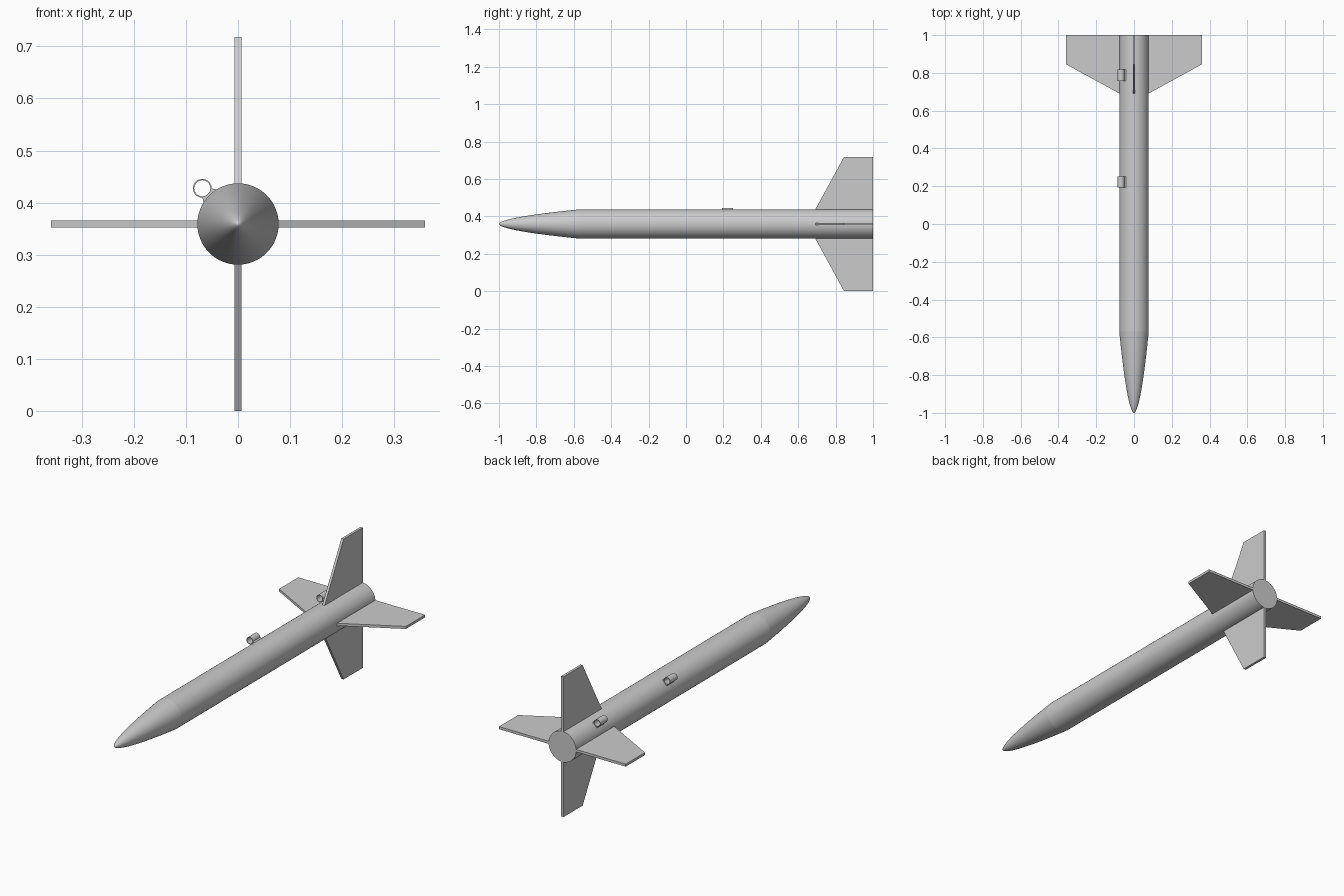
import bpy, bmesh
from math import sin, cos, pi, radians
from mathutils import Matrix, Vector

if "Cube" in bpy.data.objects:
    bpy.data.objects.remove(bpy.data.objects["Cube"])

R, CZ, JOINT = 0.078, 0.359, -0.57
AXIS = Matrix.Translation((0, 0, CZ))


def finish(name, bm, matrix, smooth=True):
    bmesh.ops.remove_doubles(bm, verts=bm.verts, dist=1e-6)
    bmesh.ops.recalc_face_normals(bm, faces=bm.faces)
    mesh = bpy.data.meshes.new(name)
    bm.to_mesh(mesh)
    bm.free()
    ob = bpy.data.objects.new(name, mesh)
    bpy.context.collection.objects.link(ob)
    ob.matrix_world = matrix
    if smooth:
        bpy.ops.object.select_all(action='DESELECT')
        ob.select_set(True)
        bpy.context.view_layer.objects.active = ob
        bpy.ops.object.shade_smooth_by_angle(angle=radians(30))
    return ob


def lathe(name, profile, matrix, segs=64, close=False):
    """Spin (radius, y) points around the y axis."""
    bm = bmesh.new()
    pts = profile + profile[:1] if close else profile
    vs = [bm.verts.new((r, y, 0)) for r, y in pts]
    edges = [bm.edges.new(p) for p in zip(vs, vs[1:])]
    bmesh.ops.spin(bm, geom=vs + edges, cent=(0, 0, 0), axis=(0, 1, 0),
                   angle=2 * pi, steps=segs)
    return finish(name, bm, matrix)


def prism(name, outline, extrude, matrix, smooth=False):
    """Extrude a flat outline along a vector."""
    bm = bmesh.new()
    face = bm.faces.new([bm.verts.new(p) for p in outline])
    res = bmesh.ops.extrude_face_region(bm, geom=[face], use_keep_orig=True)
    bmesh.ops.translate(bm, vec=extrude,
                        verts=[g for g in res['geom'] if isinstance(g, bmesh.types.BMVert)])
    return finish(name, bm, matrix, smooth)


# Body tube with flat rear end
lathe("body_tube", [(R, JOINT), (R, 1), (0, 1)], AXIS)

# Rounded nose cone
N = 24
nose = [(R * (i / N) ** 1.1, -1 + (JOINT + 1) * (i / N) ** 2) for i in range(N + 1)]
lathe("nose_cone", nose, AXIS)

# Four swept fins
T = 0.013
fin = [(0.07, 0.687), (0.359, 0.845), (0.359, 1.0), (0.07, 1.0)]
for i in range(4):
    prism(f"fin_{i + 1}", [(r, y, -T / 2) for r, y in fin], Vector((0, 0, T)),
          AXIS @ Matrix.Rotation(i * pi / 2, 4, 'Y'))

# Two launch lugs: thin tube plus a flared foot, built along +x then turned to upper left
LUG_R, LUG_LEN = 0.097, 0.06
foot = [(0.073, -0.019)]
for k in range(13):
    a = radians(-45 + 90 * k / 12)
    foot.append((LUG_R - 0.017 * cos(a), 0.017 * sin(a)))
foot.append((0.073, 0.019))
for label, y in (("front", 0.192), ("rear", 0.757)):
    m = AXIS @ Matrix.Rotation(radians(-135), 4, 'Y') @ Matrix.Translation((0, y, 0))
    lathe(f"{label}_lug_tube", [(0.0155, 0), (0.018, 0), (0.018, LUG_LEN), (0.0155, LUG_LEN)],
          m @ Matrix.Translation((LUG_R, 0, 0)), 32, True)
    prism(f"{label}_lug_foot", [(x, 0, z) for x, z in foot], Vector((0, LUG_LEN, 0)), m, True)
